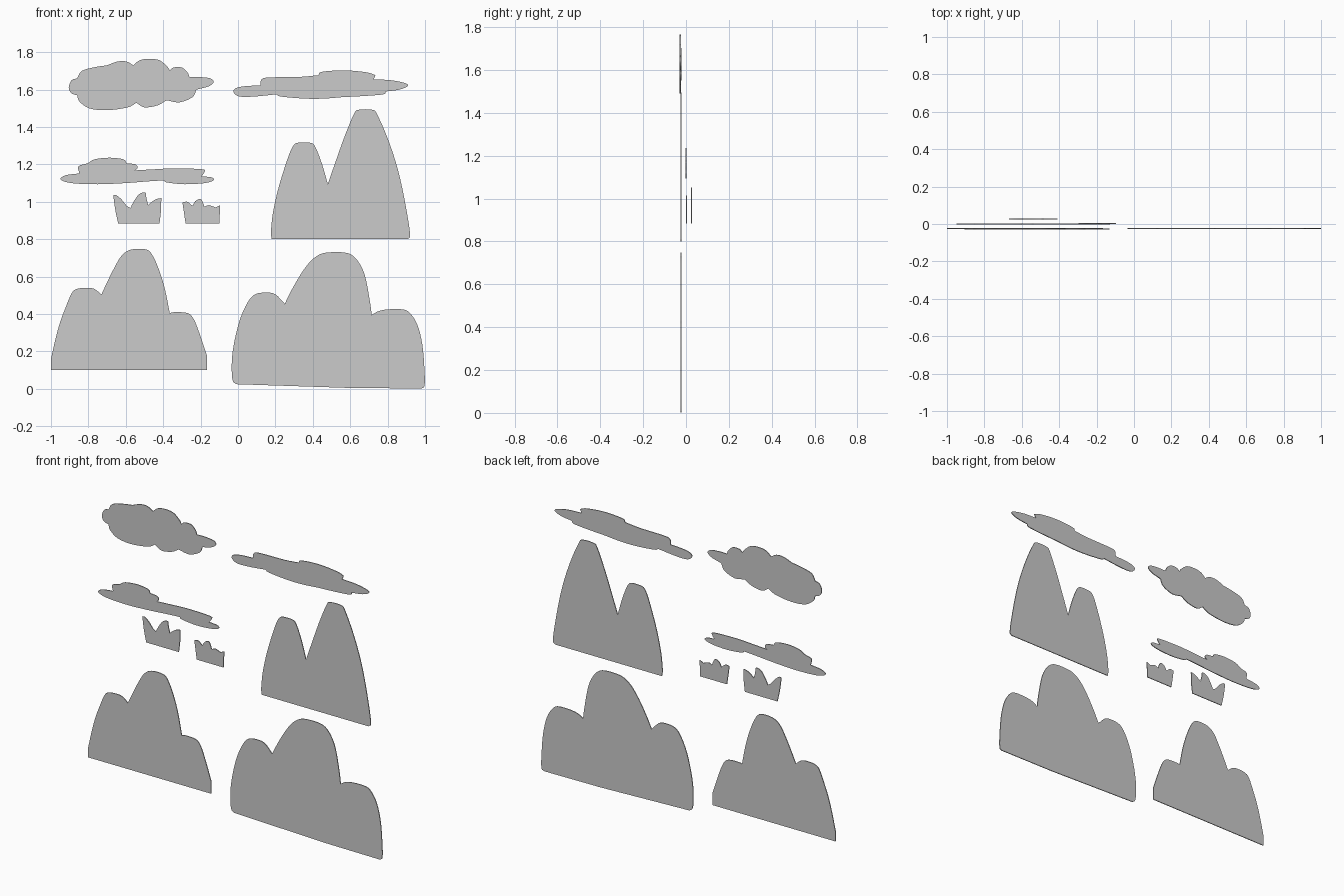
import bpy, bmesh
from mathutils import Vector

THICK = 0.005


def smooth_run(pts, steps=4):
    """Catmull-Rom through pts with sharp ends; the last point is left out."""
    p = [Vector(q) for q in pts]
    if len(p) == 2:
        return [p[0]]
    p = [2 * p[0] - p[1]] + p + [2 * p[-1] - p[-2]]
    out = []
    for a, b, c, d in zip(p, p[1:], p[2:], p[3:]):
        for i in range(steps):
            t = i / steps
            out.append(0.5 * (2 * b + (c - a) * t + (2 * a - 5 * b + 4 * c - d) * t**2
                              + (3 * b - a - 3 * c + d) * t**3))
    return out


def cutout(name, y, runs):
    """Thin upright board; each run is a smooth arc from one corner to the next."""
    outline = []
    for i, run in enumerate(runs):
        outline += smooth_run(run + [runs[(i + 1) % len(runs)][0]])
    bm = bmesh.new()
    face = bm.faces.new([bm.verts.new((p.x, y - THICK / 2, p.y)) for p in outline])
    ext = bmesh.ops.extrude_face_region(bm, geom=[face], use_keep_orig=True)
    moved = [g for g in ext["geom"] if isinstance(g, bmesh.types.BMVert)]
    bmesh.ops.translate(bm, verts=moved, vec=(0, THICK, 0))
    bmesh.ops.recalc_face_normals(bm, faces=bm.faces[:])
    me = bpy.data.meshes.new(name)
    bm.to_mesh(me)
    bm.free()
    ob = bpy.data.objects.new(name, me)
    bpy.context.collection.objects.link(ob)
    bpy.ops.object.select_all(action='DESELECT')
    ob.select_set(True)
    bpy.context.view_layer.objects.active = ob
    bpy.ops.object.shade_smooth_by_angle()


# Mountains
cutout("mountain_left", -0.024, [
    [(-1, .10)],
    [(-1, .16), (-.975, .27), (-.95, .36), (-.92, .44), (-.89, .51), (-.865, .533),
     (-.82, .54), (-.77, .535)],
    [(-.73, .505), (-.70, .57), (-.66, .65), (-.62, .715), (-.57, .745), (-.49, .745),
     (-.455, .71), (-.42, .63), (-.39, .53)],
    [(-.365, .405), (-.34, .41), (-.27, .405), (-.235, .37), (-.20, .28)],
    [(-.165, .175)], [(-.165, .10)]])

cutout("mountain_wide", -0.024, [
    [(-.01, .025), (-.03, .05), (-.033, .15), (-.02, .25), (.01, .37), (.05, .46),
     (.09, .505), (.15, .515), (.20, .505)],
    [(.25, .455), (.29, .535), (.34, .62), (.39, .685), (.44, .72), (.49, .73), (.56, .73),
     (.61, .715), (.65, .67), (.68, .60), (.705, .47)],
    [(.715, .395), (.75, .415), (.80, .425), (.88, .425), (.92, .405), (.96, .34),
     (.985, .24), (.996, .12), (.998, .02)],
    [(.98, .002)], [(.60, .005)]])

cutout("mountain_tall", -0.024, [
    [(.18, .80)],
    [(.175, .83), (.185, .93), (.21, 1.05), (.245, 1.17), (.28, 1.27), (.305, 1.31),
     (.34, 1.317), (.39, 1.315), (.415, 1.29), (.45, 1.20)],
    [(.48, 1.095), (.52, 1.21), (.57, 1.35), (.62, 1.47), (.645, 1.492), (.72, 1.492),
     (.745, 1.465), (.80, 1.34), (.85, 1.19), (.885, 1.04), (.915, .87)],
    [(.92, .81)], [(.905, .80)]])

# Clouds
cutout("cloud_puffy", -0.027, [
    [(-.86, 1.66), (-.835, 1.70), (-.765, 1.72)],
    [(-.70, 1.73), (-.645, 1.75), (-.595, 1.75)],
    [(-.56, 1.73), (-.525, 1.757), (-.475, 1.765), (-.42, 1.757), (-.38, 1.725)],
    [(-.365, 1.703), (-.345, 1.718), (-.30, 1.718), (-.27, 1.692)],
    [(-.26, 1.667), (-.205, 1.667), (-.147, 1.66), (-.13, 1.64), (-.158, 1.617)],
    [(-.222, 1.60), (-.243, 1.56), (-.313, 1.532)],
    [(-.382, 1.543), (-.43, 1.516), (-.50, 1.505)],
    [(-.543, 1.53), (-.59, 1.505), (-.70, 1.49), (-.795, 1.50), (-.848, 1.537)],
    [(-.86, 1.57), (-.89, 1.58), (-.905, 1.61), (-.89, 1.65)]])

cutout("cloud_long", -0.024, [
    [(.12, 1.623), (.126, 1.655), (.168, 1.665), (.33, 1.668)],
    [(.43, 1.677), (.447, 1.695), (.57, 1.703), (.69, 1.692)],
    [(.735, 1.677)],
    [(.725, 1.655), (.82, 1.65), (.895, 1.634), (.906, 1.618), (.863, 1.60)],
    [(.79, 1.59), (.778, 1.575), (.676, 1.566)],
    [(.56, 1.56), (.46, 1.552), (.355, 1.552), (.23, 1.563)],
    [(.206, 1.575), (.088, 1.563), (.008, 1.563), (-.024, 1.586), (-.013, 1.607),
     (.035, 1.618)]])

cutout("cloud_low", 0, [
    [(-.848, 1.152), (-.853, 1.19), (-.805, 1.206), (-.767, 1.227), (-.687, 1.236),
     (-.612, 1.227)],
    [(-.596, 1.206), (-.548, 1.20), (-.537, 1.18)],
    [(-.553, 1.168), (-.447, 1.174), (-.34, 1.179), (-.19, 1.174), (-.18, 1.158)],
    [(-.195, 1.136), (-.142, 1.131), (-.13, 1.115), (-.18, 1.10), (-.286, 1.094),
     (-.382, 1.104)],
    [(-.393, 1.115), (-.473, 1.11), (-.607, 1.10), (-.75, 1.094), (-.89, 1.10),
     (-.949, 1.12), (-.922, 1.142)]])

# Grass tufts
cutout("grass_large", 0.026, [
    [(-.667, 1.035), (-.65, 1.035), (-.623, 1.013), (-.596, .98)],
    [(-.575, .967), (-.56, .997), (-.53, 1.04), (-.495, 1.05), (-.49, 1.02)],
    [(-.48, .983), (-.457, 1.003), (-.435, 1.015)],
    [(-.41, 1.02), (-.412, .95)],
    [(-.42, .883)],
    [(-.64, .883), (-.655, .95)]])

cutout("grass_small", 0.002, [
    [(-.297, .997), (-.27, 1.0)],
    [(-.243, .978), (-.227, 1.005), (-.20, 1.015), (-.185, .99)],
    [(-.18, .973), (-.155, .982)],
    [(-.12, .97)], [(-.095, .982)], [(-.10, .883)], [(-.28, .883)]])
